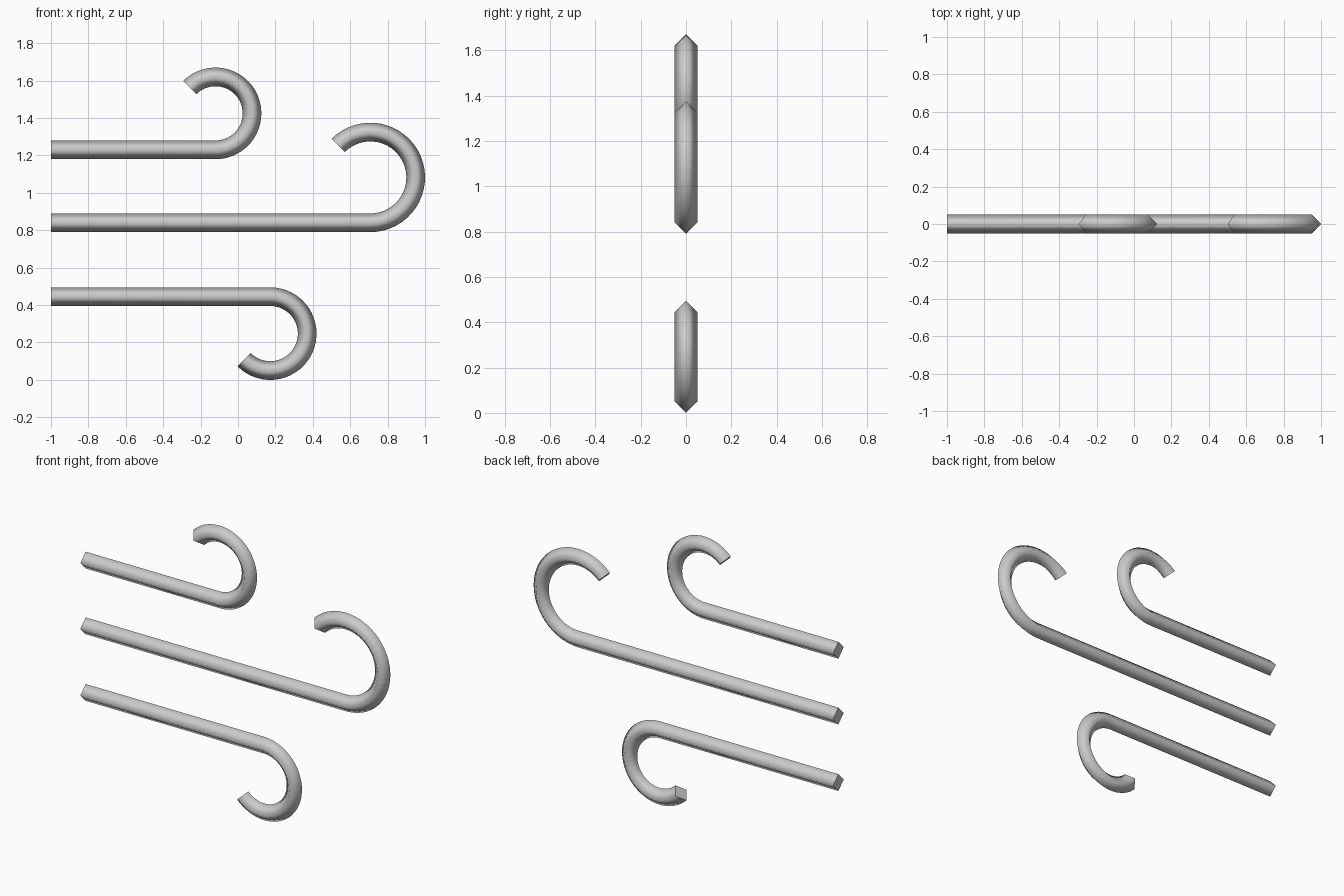
import bpy, bmesh, math
from mathutils import Vector

if "Cube" in bpy.data.objects:
    bpy.data.objects.remove(bpy.data.objects["Cube"])

R = 0.05          # half diagonal of the diamond section
SEGS = 32         # steps round each curl

grey = bpy.data.materials.new("light_grey")
grey.diffuse_color = (0.6, 0.6, 0.6, 1)
grey.use_nodes = True
grey.node_tree.nodes["Principled BSDF"].inputs["Base Color"].default_value = grey.diffuse_color


def wind_line(name, z, bend_x, radius, up):
    """Straight bar from x = -1, ending in a 225 degree curl (up = 1 or -1)."""
    # path as (position, outward normal)
    path = [(Vector((-1, 0, z)), Vector((0, 0, -up)))]
    centre = Vector((bend_x, 0, z + up * radius))
    for i in range(SEGS + 1):
        a = math.radians(-90 + 225 * i / SEGS)
        n = Vector((math.cos(a), 0, up * math.sin(a)))
        path.append((centre + n * radius, n))

    # diamond section swept along the path
    bm = bmesh.new()
    side = Vector((0, R, 0))
    rings = [[bm.verts.new(p + o) for o in (n * R, side, -n * R, -side)]
             for p, n in path]
    for a, b in zip(rings, rings[1:]):
        for k in range(4):
            m = (k + 1) % 4
            bm.faces.new((a[k], a[m], b[m], b[k])).smooth = True
    # flat end caps with crisp rims
    for ring in (rings[0], rings[-1]):
        cap = bm.faces.new(ring)
        for e in cap.edges:
            e.smooth = False
    bmesh.ops.recalc_face_normals(bm, faces=bm.faces)

    mesh = bpy.data.meshes.new(name)
    bm.to_mesh(mesh)
    bm.free()
    mesh.materials.append(grey)
    bpy.context.collection.objects.link(bpy.data.objects.new(name, mesh))


wind_line("upper_wind_line", 1.23, -0.12, 0.195, 1)
wind_line("middle_wind_line", 0.84, 0.7075, 0.2425, 1)
wind_line("lower_wind_line", 0.445, 0.1725, 0.1975, -1)
